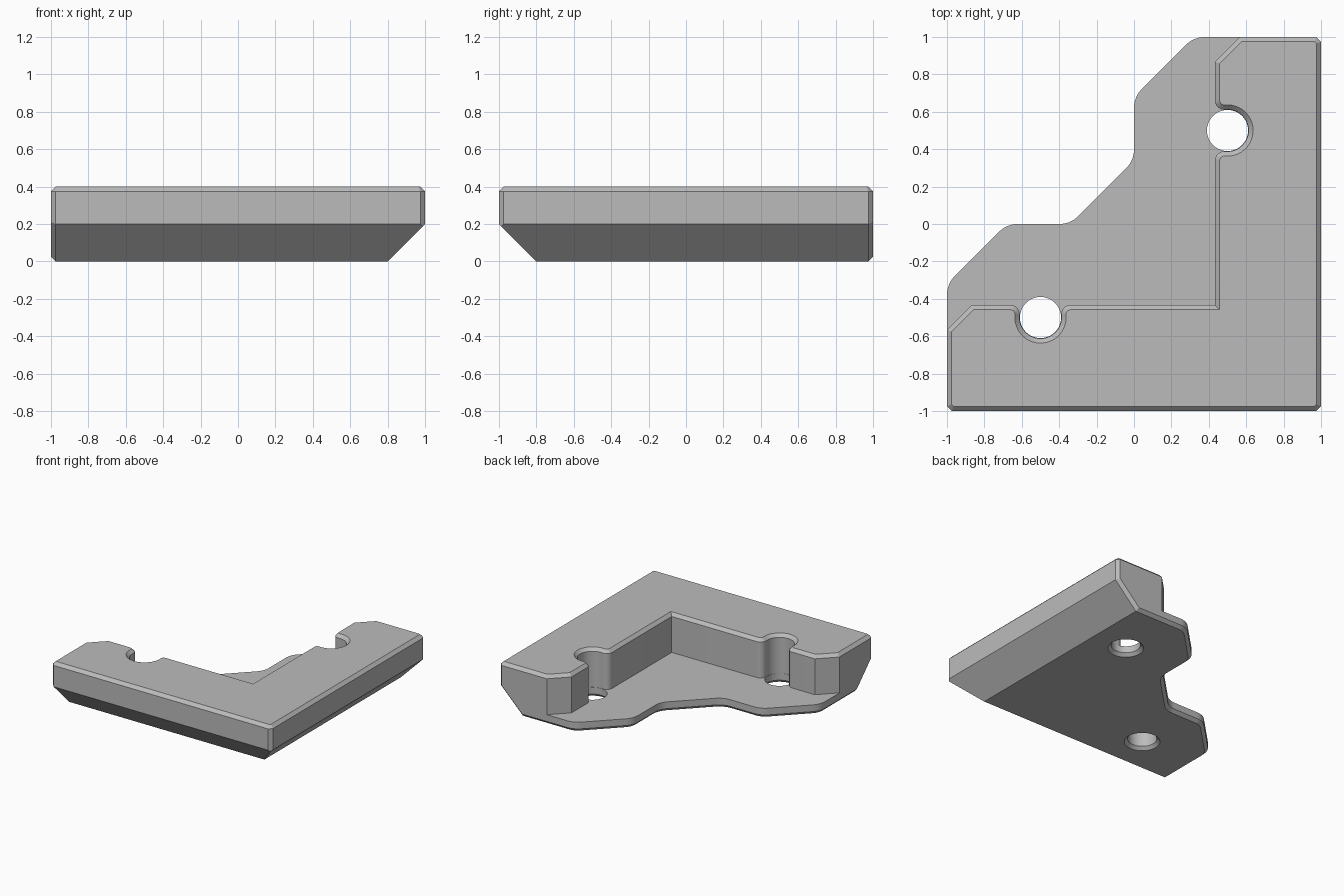
import bpy
import bmesh
from math import atan2, cos, sin, sqrt, pi, radians
from mathutils import Vector

if "Cube" in bpy.data.objects:
    bpy.data.objects.remove(bpy.data.objects["Cube"], do_unlink=True)

C = 0.025        # chamfer size
FLOOR = 0.08     # plate thickness
TOP = 0.4        # wall height
WALL = 0.433     # inner wall line
HOLE = 0.11      # screw hole radius


def arc(cx, cy, r, a0, a1, n):
    return [Vector((cx + r * cos(a0 + (a1 - a0) * i / n),
                    cy + r * sin(a0 + (a1 - a0) * i / n))) for i in range(n + 1)]


def rounded(before, corner, after, r, n=6):
    """Replace a corner by an arc of radius r."""
    p = Vector(corner)
    u, v = (Vector(before) - p).normalized(), (Vector(after) - p).normalized()
    half = u.angle(v) / 2
    centre = p + (u + v).normalized() * r / sin(half)
    t = r * cos(half) / sin(half)
    a, b = p + u * t - centre, p + v * t - centre
    return [centre + a.lerp(b, i / n).normalized() * r for i in range(n + 1)]


def inset(pts, d):
    """Mitred inward offset of a counter-clockwise outline."""
    out = []
    for i, p in enumerate(pts):
        e0 = (p - pts[i - 1]).normalized()
        e1 = (pts[(i + 1) % len(pts)] - p).normalized()
        n0, n1 = Vector((-e0.y, e0.x)), Vector((-e1.y, e1.x))
        out.append(p + (n0 + n1) * d / (1 + n0.dot(n1)))
    return out


def add_sides(bm, pts, levels):
    """Side faces through one ring for each (inset, height); returns the last ring."""
    rings = [[bm.verts.new((p.x, p.y, z)) for p in inset(pts, d)] for d, z in levels]
    for a, b in zip(rings, rings[1:]):
        for i in range(len(pts)):
            bm.faces.new((a[i - 1], a[i], b[i], b[i - 1]))
    return rings[-1]


def fill_level(bm, z):
    """Fill the open outline at one height, leaving its holes open."""
    rim = [e for e in bm.edges if e.is_boundary and all(abs(v.co.z - z) < 1e-4 for v in e.verts)]
    bmesh.ops.triangle_fill(bm, edges=rim, use_beauty=True, normal=(0, 0, 1))


def slice_off(bm, point, normal):
    bmesh.ops.bisect_plane(bm, geom=bm.verts[:] + bm.edges[:] + bm.faces[:], dist=1e-5,
                           plane_co=point, plane_no=normal, clear_outer=True)
    bmesh.ops.edgeloop_fill(bm, edges=[e for e in bm.edges if e.is_boundary])


# Outer corner, shared by the plate and the wall
outer = [Vector(p) for p in ((-1, C - 1), (C - 1, -1), (1 - C, -1),
                             (1, C - 1), (1, 1 - C), (1 - C, 1))]

# Stepped, rounded inner edge of the plate
steps = [(1, 1), (0.32, 1), (0, 0.68), (0, 0.34), (-0.34, 0), (-0.68, 0), (-1, -0.32), (-1, -1)]
stepped = []
for before, corner, after in zip(steps, steps[1:], steps[2:]):
    stepped += rounded(before, corner, after, 0.14)

# Inner wall line of one arm, with a notch around the screw hole, then mirrored
fillet, notch = 0.05, HOLE + 0.002
dx = 0.5 - WALL - fillet
dy = sqrt((notch + fillet) ** 2 - dx ** 2)
a = atan2(dy, dx)
arm = arc(WALL + fillet, 0.5 - dy, fillet, pi, a, 8)
arm += arc(0.5, 0.5, notch, a - pi, pi - a, 28)[1:]
arm += arc(WALL + fillet, 0.5 + dy, fillet, -a, -pi, 8)[1:]
arm += [Vector((WALL, 0.868)), Vector((WALL + 0.132, 1))]
inner = arm[::-1] + [Vector((WALL, -WALL))] + [Vector((-p.y, -p.x)) for p in arm]

# Plate sides, wall and countersunk screw holes
bm = bmesh.new()
add_sides(bm, outer + [inner[0]] + stepped + [inner[-1]], [(C, 0), (0, C), (0, FLOOR)])
bm.faces.new(add_sides(bm, outer + inner, [(0, FLOOR), (0, TOP - C), (C, TOP)]))
for s in (-1, 1):
    circle = arc(0.5 * s, 0.5 * s, HOLE, 0, 2 * pi, 40)[:-1]
    add_sides(bm, circle, [(-C, 0), (0, C), (0, FLOOR)])
bmesh.ops.remove_doubles(bm, verts=bm.verts[:], dist=1e-5)

# Underside and plate floor
fill_level(bm, 0)
fill_level(bm, FLOOR)

# Sloped undersides of both outer sides, with chamfered ends
right_slope = Vector((1, 0, -1)).normalized()
front_slope = Vector((0, -1, -1)).normalized()
k = C / sqrt(2)
slice_off(bm, (1, 0, 0.2), right_slope)
slice_off(bm, (0, -1, 0.2), front_slope)
slice_off(bm, (-1, k - 1, 0.2 + k), front_slope + Vector((-1, 0, 0)))
slice_off(bm, (1 - k, 1, 0.2 + k), right_slope + Vector((0, 1, 0)))

bmesh.ops.recalc_face_normals(bm, faces=bm.faces[:])
mesh = bpy.data.meshes.new("corner_bracket")
bm.to_mesh(mesh)
bm.free()
bracket = bpy.data.objects.new("corner_bracket", mesh)
bpy.context.collection.objects.link(bracket)

# Plain grey finish
grey = bpy.data.materials.new("grey")
grey.use_nodes = True
colour = (0.5, 0.5, 0.5, 1)
grey.diffuse_color = colour
grey.node_tree.nodes["Principled BSDF"].inputs["Base Color"].default_value = colour
mesh.materials.append(grey)

bpy.ops.object.select_all(action="DESELECT")
bracket.select_set(True)
bpy.context.view_layer.objects.active = bracket
bpy.ops.object.shade_smooth_by_angle(angle=radians(30))
